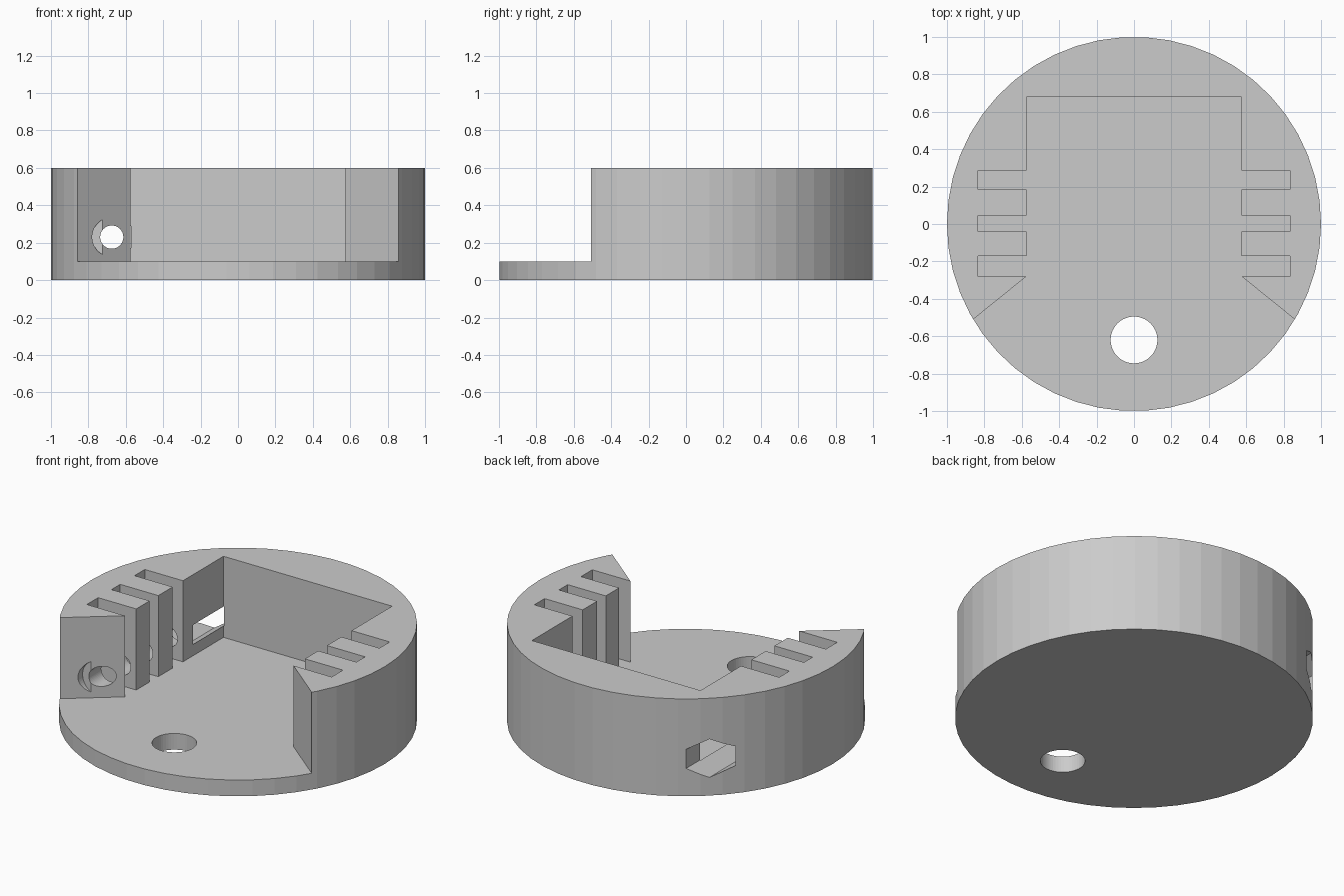
import bpy
import bmesh
from math import pi

default = bpy.data.objects.get("Cube")
if default:
    bpy.data.objects.remove(default, do_unlink=True)

RADIUS, HEIGHT, FLOOR = 1.0, 0.6, 0.1
BOLT_X, BOLT_Z = -0.675, 0.23

grey = bpy.data.materials.new("plain grey")
grey.use_nodes = True
grey.diffuse_color = (0.6, 0.6, 0.6, 1)
grey.node_tree.nodes["Principled BSDF"].inputs["Base Color"].default_value = (0.6, 0.6, 0.6, 1)


def cylinder(name, radius, depth, location, sides, rotation):
    bpy.ops.mesh.primitive_cylinder_add(vertices=sides, radius=radius, depth=depth,
                                        location=location, rotation=rotation)
    obj = bpy.context.object
    obj.name = name
    obj.data.materials.append(grey)
    return obj


def bore(name, radius, y0, y1, sides):
    """Cylinder lying along y on the bolt axis."""
    return cylinder(name, radius, y1 - y0, (BOLT_X, (y0 + y1) / 2, BOLT_Z),
                    sides, (pi / 2, 0, 0))


def prism(name, outline, z0, z1):
    bm = bmesh.new()
    face = bm.faces.new([bm.verts.new((x, y, z0)) for x, y in outline])
    top = bmesh.ops.extrude_face_region(bm, geom=[face])["geom"]
    bmesh.ops.translate(bm, vec=(0, 0, z1 - z0),
                        verts=[v for v in top if isinstance(v, bmesh.types.BMVert)])
    bmesh.ops.recalc_face_normals(bm, faces=bm.faces[:])
    mesh = bpy.data.meshes.new(name)
    bm.to_mesh(mesh)
    bm.free()
    obj = bpy.data.objects.new(name, mesh)
    obj.data.materials.append(grey)
    bpy.context.collection.objects.link(obj)
    return obj


def cut(target, cutter):
    mod = target.modifiers.new(cutter.name, "BOOLEAN")
    mod.operation = "DIFFERENCE"
    mod.solver = "EXACT"
    mod.object = cutter
    bpy.context.view_layer.objects.active = target
    bpy.ops.object.modifier_apply(modifier=mod.name)
    bpy.data.objects.remove(cutter, do_unlink=True)


# Round housing
housing = cylinder("round_housing", RADIUS, HEIGHT, (0, 0, HEIGHT / 2), 50, (0, 0, pi / 2))

# Open cavity: flared mouth, three side slots, square back
wall, slot_end = 0.575, 0.835
half = [(1.145, -1.2), (1.145, -0.74)]
for y0, y1 in [(-0.28, -0.17), (-0.04, 0.045), (0.185, 0.285)]:
    half += [(wall, y0), (slot_end, y0), (slot_end, y1), (wall, y1)]
half.append((wall, 0.68))
outline = half + [(-x, y) for x, y in reversed(half)]
cut(housing, prism("cavity", outline, FLOOR, HEIGHT + 0.2))

# Hole through the floor
cut(housing, cylinder("floor_hole", 0.125, 0.5, (0, -0.62, 0), 50, (0, 0, 0)))

# Cross bolt: shaft hole, head recess at the front, hexagonal nut pocket at the back
cut(housing, bore("bolt_hole", 0.062, -1.0, 0.5, 50))
cut(housing, bore("bolt_head_recess", 0.105, -1.0, -0.4, 50))
cut(housing, bore("nut_pocket", 0.118, 0.385, 1.2, 6))

bpy.ops.object.select_all(action="DESELECT")
housing.select_set(True)
bpy.context.view_layer.objects.active = housing
bpy.ops.object.shade_flat()
